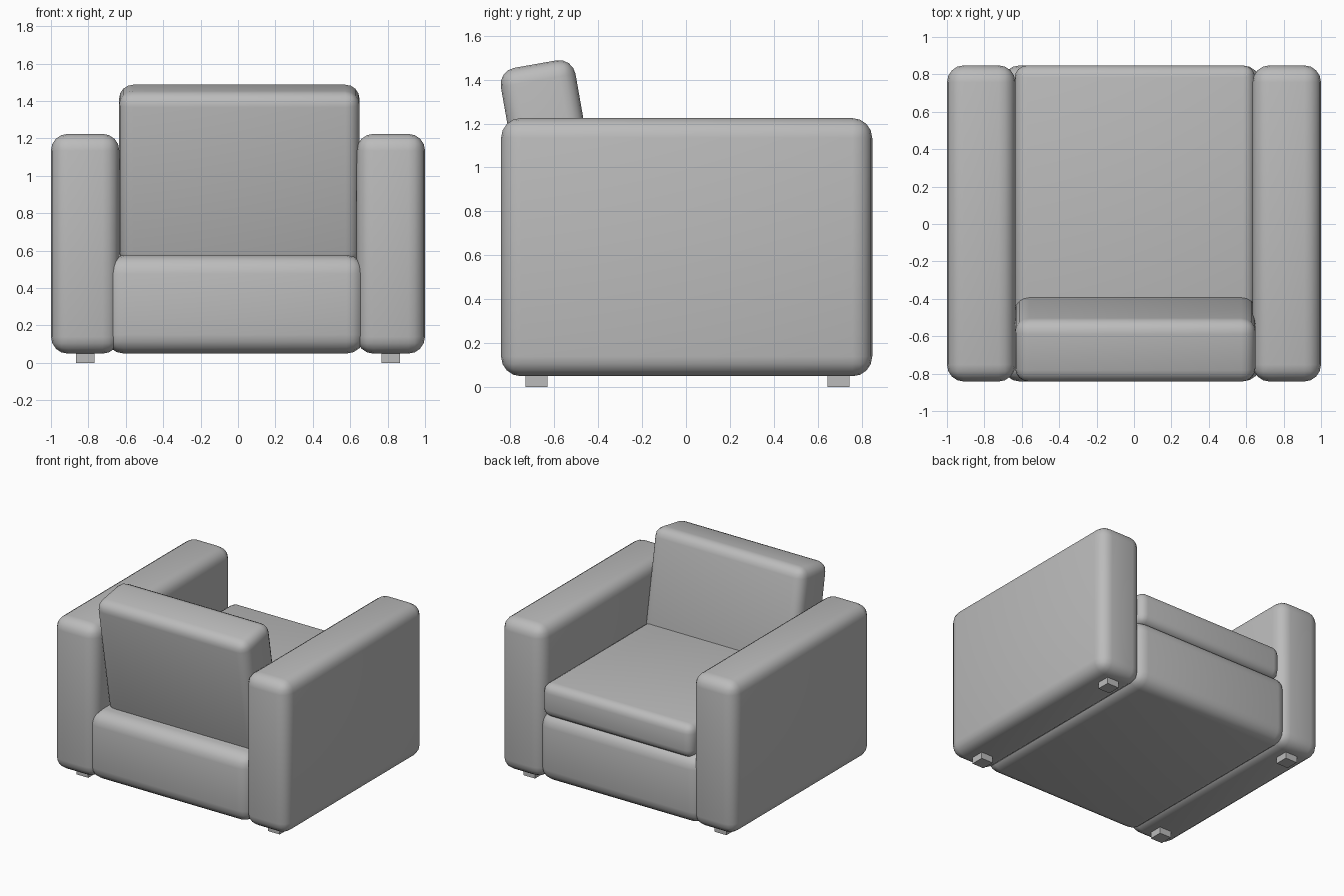
import bpy
from math import radians

cube = bpy.data.objects.get("Cube")
if cube:
    bpy.data.objects.remove(cube, do_unlink=True)

GREY = (0.5, 0.5, 0.5, 1)
fabric = bpy.data.materials.new("grey_fabric")
fabric.use_nodes = True
fabric.diffuse_color = GREY
fabric.node_tree.nodes["Principled BSDF"].inputs["Base Color"].default_value = GREY


def block(name, centre, size, radius=0, tilt=0):
    """Box with optional rounded edges, tilted about x."""
    bpy.ops.mesh.primitive_cube_add(size=1, location=centre)
    obj = bpy.context.object
    obj.name = name
    obj.scale = size
    bpy.ops.object.transform_apply(location=False, rotation=False, scale=True)
    obj.rotation_euler.x = radians(tilt)
    obj.data.materials.append(fabric)
    if radius:
        bevel = obj.modifiers.new("rounded_edges", 'BEVEL')
        bevel.width = radius
        bevel.segments = 4
        bpy.ops.object.modifier_apply(modifier=bevel.name)
        bpy.ops.object.shade_smooth_by_angle(angle=radians(40))
    return obj


# Upholstered body
block("seat_base", (-0.015, 0.003, 0.313), (1.39, 1.69, 0.526), 0.1)
block("seat_cushion", (0.005, 0.14, 0.677), (1.285, 1.415, 0.256), 0.065)
block("backrest", (0.007, -0.604, 1.005), (1.285, 0.345, 0.945), 0.075, tilt=10)

# Arms and feet on both sides
for side, label in ((1, "left"), (-1, "right")):
    block(label + "_arm", (side * 0.817, 0.003, 0.637), (0.366, 1.69, 1.175), 0.09)
    for y, end in ((-0.68, "front"), (0.695, "back")):
        block(f"{end}_{label}_foot", (side * 0.817, y, 0.04), (0.1, 0.1, 0.08))
